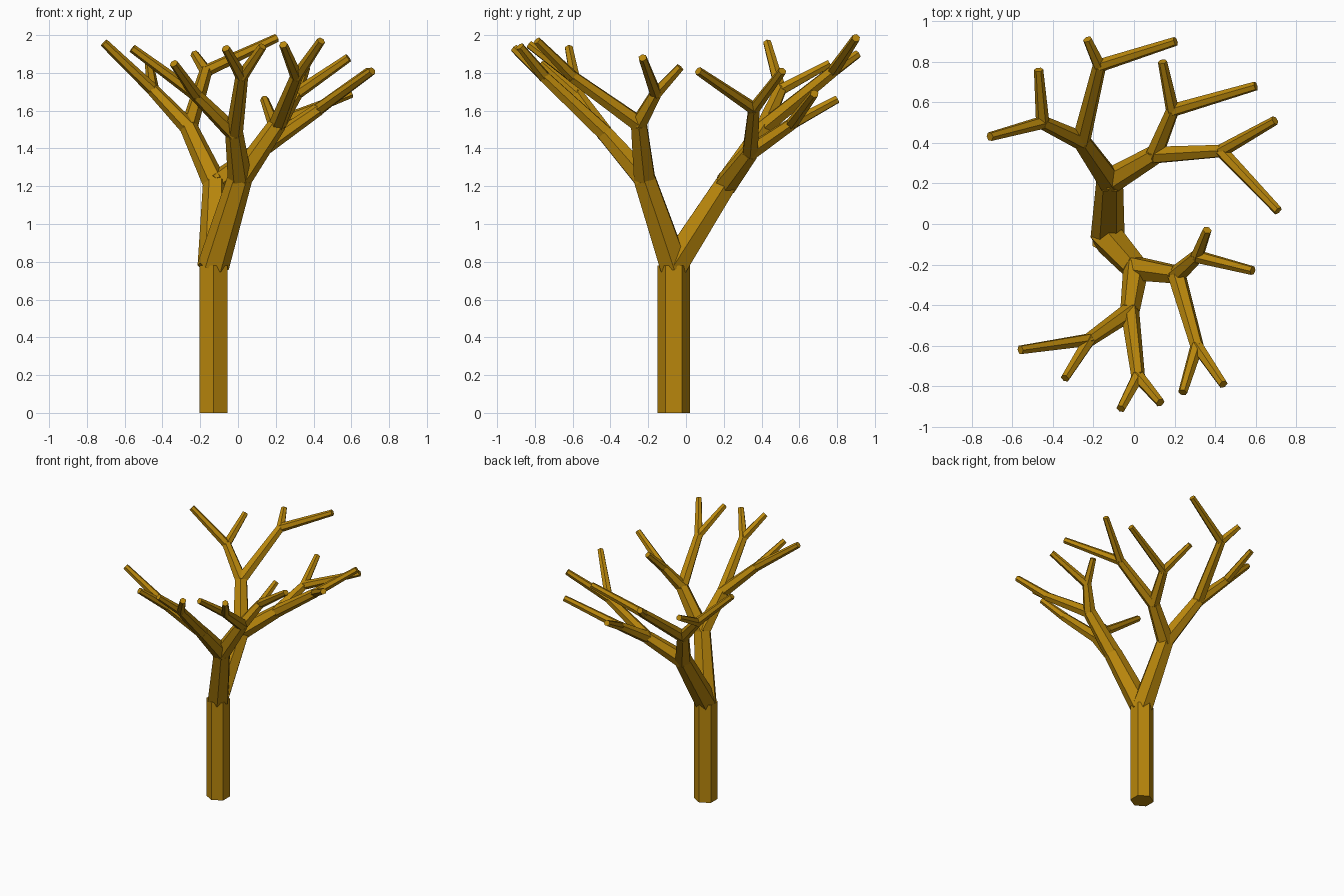
import bpy
import bmesh
import math
from mathutils import Vector, Matrix

cube = bpy.data.objects.get("Cube")
if cube:
    bpy.data.objects.remove(cube, do_unlink=True)

BARK = (0.479, 0.238, 0.0035, 1.0)
bark = bpy.data.materials.new("golden_brown_bark")
bark.use_nodes = True
bark.diffuse_color = BARK
bark.node_tree.nodes["Principled BSDF"].inputs["Base Color"].default_value = BARK

UP = Vector((0, 0, 1))
# start and end radius for each level of branching
RADII = [(0.086, 0.086), (0.084, 0.066), (0.064, 0.048), (0.046, 0.034), (0.033, 0.023)]
LEVEL_NAMES = ["trunk", "main_limb", "bough", "branch", "twig"]


def add_segment(bm, start, end, r1, r2, spin=0.0):
    """Six-sided tapered prism between two points."""
    axis = end - start
    turn = UP.rotation_difference(axis).to_matrix().to_4x4()
    place = Matrix.Translation((start + end) / 2) @ turn @ Matrix.Rotation(spin, 4, "Z")
    bmesh.ops.create_cone(bm, cap_ends=True, segments=6, radius1=r1, radius2=r2,
                          depth=axis.length, matrix=place)


def make_object(name, bm):
    mesh = bpy.data.meshes.new(name)
    bm.to_mesh(mesh)
    bm.free()
    mesh.materials.append(bark)
    obj = bpy.data.objects.new(name, mesh)
    bpy.context.collection.objects.link(obj)


def grow(start, node, level, path):
    """Build one segment, then everything that forks from its tip."""
    end = Vector(node[0])
    bm = bmesh.new()
    # branches carry corners along x, the trunk along y
    add_segment(bm, start, end, *RADII[level], spin=0.0 if level == 0 else math.pi / 2)
    make_object(LEVEL_NAMES[level] + path, bm)
    for i, child in enumerate(node[1:], 1):
        grow(end, child, level + 1, f"{path}_{i}")


# each node: (tip point, child, child)
front_limb = (
    (0.01, -0.22, 1.24),
    ((-0.02, -0.43, 1.48),
     ((-0.22, -0.57, 1.68), ((-0.56, -0.62, 1.93),), ((-0.34, -0.76, 1.85),)),
     ((0.02, -0.75, 1.78), ((-0.065, -0.91, 1.93),), ((0.13, -0.88, 1.94),))),
    ((0.21, -0.25, 1.53),
     ((0.31, -0.60, 1.78), ((0.24, -0.83, 1.95),), ((0.44, -0.79, 1.97),)),
     ((0.31, -0.16, 1.69), ((0.36, -0.03, 1.83),), ((0.585, -0.23, 1.88),))),
)
back_limb = (
    (-0.12, 0.21, 1.21),
    ((-0.26, 0.41, 1.51),
     ((-0.45, 0.50, 1.71), ((-0.71, 0.43, 1.96),), ((-0.47, 0.76, 1.85),)),
     ((-0.17, 0.78, 1.81), ((-0.23, 0.91, 1.90),), ((0.205, 0.90, 1.985),))),
    ((0.10, 0.34, 1.38),
     ((0.19, 0.56, 1.53), ((0.14, 0.80, 1.66),), ((0.60, 0.68, 1.69),)),
     ((0.43, 0.36, 1.61), ((0.71, 0.065, 1.81),), ((0.695, 0.51, 1.81),))),
)
tree = ((-0.13, -0.065, 0.78), front_limb, back_limb)
grow(Vector((-0.13, -0.065, 0)), tree, 0, "")
